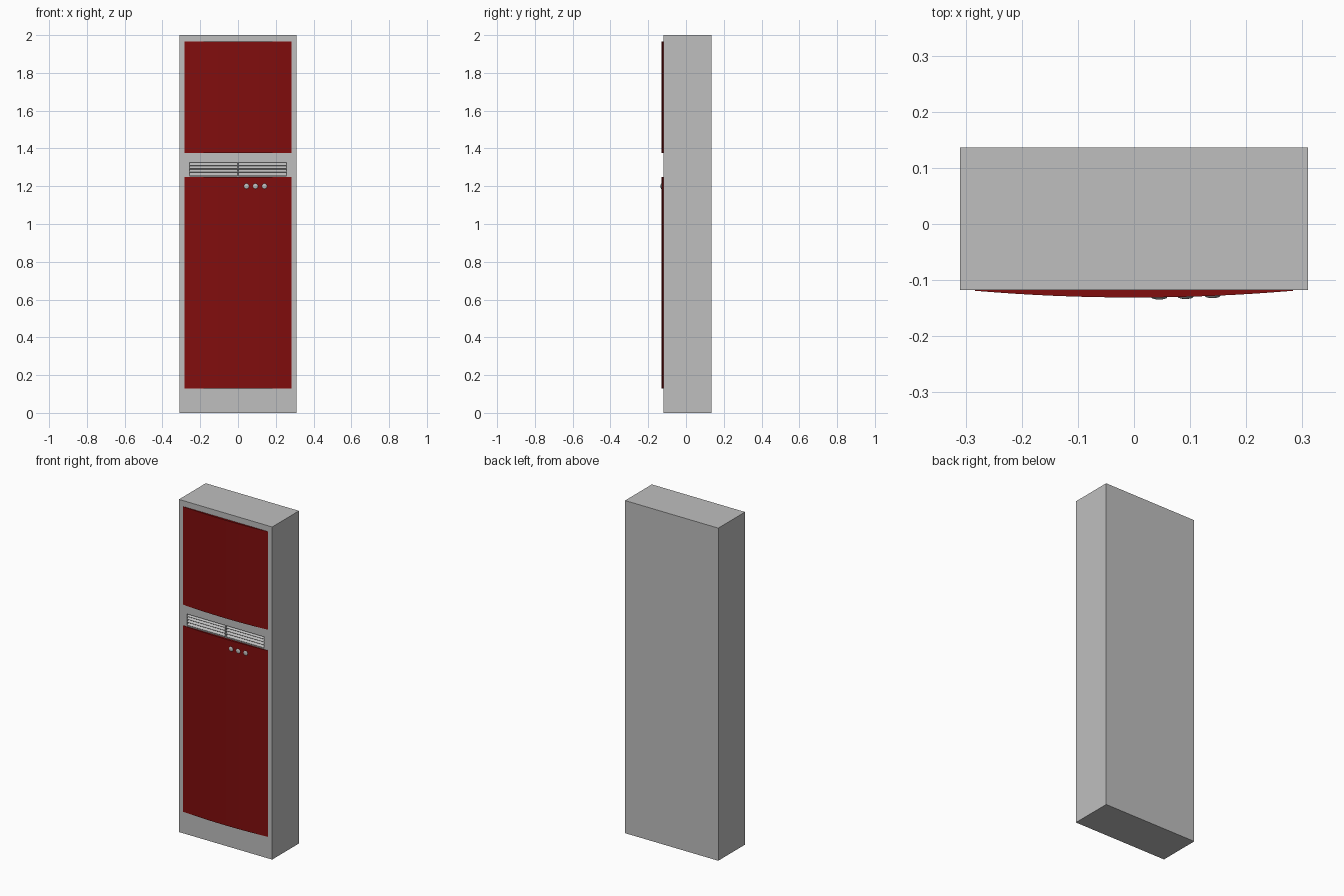
import bpy, bmesh, math
from mathutils import Vector, Matrix

cube = bpy.data.objects.get("Cube")
if cube:
    bpy.data.objects.remove(cube, do_unlink=True)


def material(name, rgb):
    m = bpy.data.materials.new(name)
    m.use_nodes = True
    m.diffuse_color = (*rgb, 1)
    m.node_tree.nodes["Principled BSDF"].inputs["Base Color"].default_value = (*rgb, 1)
    return m


GREY = material("light grey", (0.52, 0.52, 0.52))
RED = material("dark red", (0.22, 0.004, 0.004))
FRONT, BACK, HALF = -0.118, 0.136, 0.31


def finish(bm, name, mat, smooth=False):
    bmesh.ops.recalc_face_normals(bm, faces=bm.faces)
    mesh = bpy.data.meshes.new(name)
    bm.to_mesh(mesh)
    bm.free()
    mesh.materials.append(mat)
    ob = bpy.data.objects.new(name, mesh)
    bpy.context.collection.objects.link(ob)
    if smooth:
        bpy.ops.object.select_all(action='DESELECT')
        ob.select_set(True)
        bpy.context.view_layer.objects.active = ob
        bpy.ops.object.shade_smooth_by_angle(angle=math.radians(35))
    return ob


def box(bm, centre, size, tilt=0.0):
    mat = (Matrix.Translation(centre) @ Matrix.Rotation(tilt, 4, 'X')
           @ Matrix.Diagonal((*size, 1)))
    bmesh.ops.create_cube(bm, size=1, matrix=mat)


# Cabinet, with two vent openings sunk into the front
VENT_LOW, VENT_HIGH, VENT_IN, VENT_OUT, DEPTH = 1.255, 1.325, 0.003, 0.257, 0.035
bm = bmesh.new()
box(bm, (0, (FRONT + BACK) / 2, 1), (2 * HALF, BACK - FRONT, 2))


def front_faces():
    return [f for f in bm.faces if all(abs(v.co.y - FRONT) < 1e-4 for v in f.verts)]


cuts = [((0, 0, z), (0, 0, 1)) for z in (VENT_LOW, VENT_HIGH)]
cuts += [((x, 0, 0), (1, 0, 0)) for x in (-VENT_OUT, -VENT_IN, VENT_IN, VENT_OUT)]
for point, normal in cuts:
    faces = front_faces()
    geom = faces + list({e for f in faces for e in f.edges} | {v for f in faces for v in f.verts})
    bmesh.ops.bisect_plane(bm, geom=geom, plane_co=point, plane_no=normal)
for f in front_faces():
    c = f.calc_center_median()
    if VENT_LOW < c.z < VENT_HIGH and VENT_IN < abs(c.x) < VENT_OUT:
        new = bmesh.ops.extrude_face_region(bm, geom=[f])["geom"]
        bmesh.ops.translate(bm, vec=(0, DEPTH, 0),
                            verts=[v for v in new if isinstance(v, bmesh.types.BMVert)])
        if f.is_valid:
            bmesh.ops.delete(bm, geom=[f], context='FACES_ONLY')
finish(bm, "cabinet", GREY)

# Tilted louvre slats in each vent
SLATS = 4
pitch = (VENT_HIGH - VENT_LOW) / SLATS
for side, label in ((-1, "right"), (1, "left")):
    bm = bmesh.new()
    for i in range(SLATS):
        z = VENT_LOW + (i + 0.5) * pitch
        box(bm, (side * (VENT_IN + VENT_OUT) / 2, FRONT + 0.011, z),
            (VENT_OUT - VENT_IN, 0.022, 0.003), math.radians(40))
    finish(bm, label + "_vent_slats", GREY)

# Bowed red doors
DOOR_HALF, BOW, STEPS = 0.283, 0.013, 16


def bow_y(x):
    return FRONT - 0.001 - (BOW - 0.001) * (1 - (x / DOOR_HALF) ** 2)


def door(name, low, high):
    bm = bmesh.new()
    xs = [DOOR_HALF * (2 * i / STEPS - 1) for i in range(STEPS + 1)]
    outline = [(x, bow_y(x)) for x in xs] + [(DOOR_HALF, FRONT + 0.002), (-DOOR_HALF, FRONT + 0.002)]
    base = bm.faces.new([bm.verts.new((x, y, low)) for x, y in outline])
    new = bmesh.ops.extrude_face_region(bm, geom=[base])["geom"]
    bmesh.ops.translate(bm, vec=(0, 0, high - low),
                        verts=[v for v in new if isinstance(v, bmesh.types.BMVert)])
    finish(bm, name, RED, True)


door("upper_door", 1.375, 1.965)
door("lower_door", 0.13, 1.25)

# Flattened control knobs
for i, x in enumerate((0.045, 0.092, 0.14)):
    bm = bmesh.new()
    mat = (Matrix.Translation((x, bow_y(x), 1.2)) @ Matrix.Diagonal((0.014, 0.004, 0.014, 1))
           @ Matrix.Rotation(math.pi / 2, 4, 'X'))
    bmesh.ops.create_uvsphere(bm, u_segments=16, v_segments=8, radius=1, matrix=mat)
    finish(bm, f"control_knob_{i + 1}", GREY, True)
